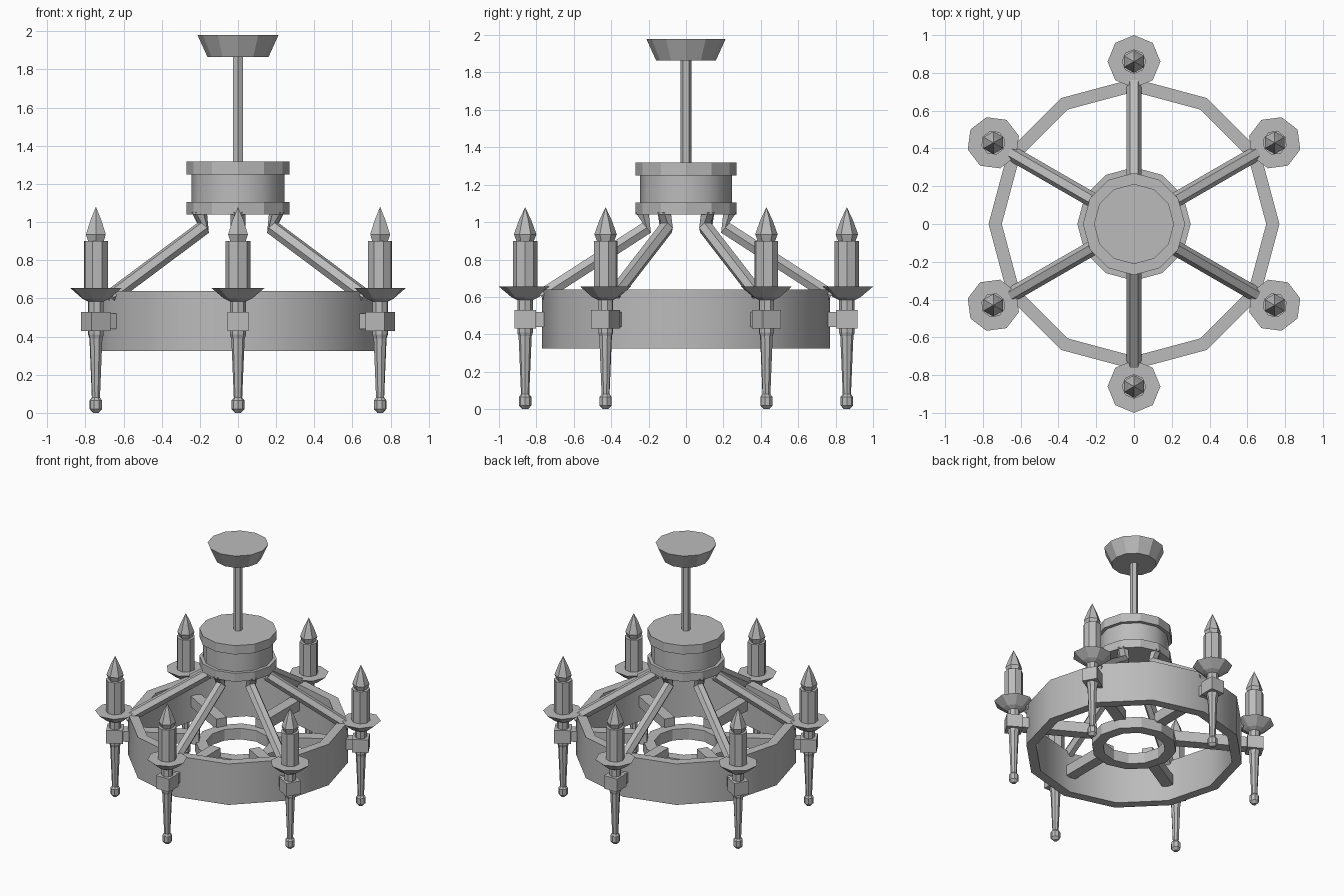
import bpy, bmesh
from math import radians, pi, cos, sin
from mathutils import Matrix, Vector

cube = bpy.data.objects.get("Cube")
if cube:
    bpy.data.objects.remove(cube, do_unlink=True)

iron = bpy.data.materials.new("grey_iron")
iron.use_nodes = True
GREY = (0.5, 0.5, 0.5, 1)
iron.diffuse_color = GREY
iron.node_tree.nodes["Principled BSDF"].inputs["Base Color"].default_value = GREY


def finish(name, bm, matrix=None, smooth=False):
    bmesh.ops.remove_doubles(bm, verts=bm.verts, dist=1e-5)
    bmesh.ops.recalc_face_normals(bm, faces=bm.faces)
    mesh = bpy.data.meshes.new(name)
    bm.to_mesh(mesh)
    bm.free()
    mesh.materials.append(iron)
    obj = bpy.data.objects.new(name, mesh)
    bpy.context.collection.objects.link(obj)
    if matrix:
        obj.matrix_world = matrix
    if smooth:
        bpy.ops.object.select_all(action="DESELECT")
        obj.select_set(True)
        bpy.context.view_layer.objects.active = obj
        bpy.ops.object.shade_smooth_by_angle(angle=radians(35))
    return obj


def turned(name, profile, sides, matrix=None, phase=0.0, closed=False, smooth=False):
    """Turn a (radius, height) profile around z; closed makes a hollow ring."""
    bm = bmesh.new()
    rows = [[bm.verts.new((r * cos(phase + 2 * pi * i / sides),
                           r * sin(phase + 2 * pi * i / sides), z))
             for i in range(sides)] for r, z in profile]
    pairs = list(zip(rows, rows[1:]))
    if closed:
        pairs.append((rows[-1], rows[0]))
    else:
        for row, (r, z) in ((rows[0], profile[0]), (rows[-1], profile[-1])):
            if r > 0.001:
                bm.faces.new(row)
    for a, b in pairs:
        for i in range(sides):
            j = (i + 1) % sides
            bm.faces.new((a[i], a[j], b[j], b[i]))
    return finish(name, bm, matrix, smooth)


def box(name, low, high, matrix):
    bm = bmesh.new()
    bmesh.ops.create_cube(bm, size=1)
    low, high = Vector(low), Vector(high)
    for v in bm.verts:
        v.co = (low + high) / 2 + v.co * (high - low)
    return finish(name, bm, matrix)


def bent_bar(name, path, radius, matrix):
    """Six-sided bar along a path of (x, z) points, mitred at the bends."""
    bm = bmesh.new()
    pts = [Vector((x, 0, z)) for x, z in path]
    rows = []
    for k, p in enumerate(pts):
        along = (pts[min(k + 1, len(pts) - 1)] - pts[max(k - 1, 0)]).normalized()
        side = Vector((0, 1, 0))
        up = along.cross(side)
        rows.append([bm.verts.new(p + radius * (side * cos(i * pi / 3) + up * sin(i * pi / 3)))
                     for i in range(6)])
    bm.faces.new(rows[0])
    bm.faces.new(rows[-1])
    for a, b in zip(rows, rows[1:]):
        for i in range(6):
            j = (i + 1) % 6
            bm.faces.new((a[i], a[j], b[j], b[i]))
    return finish(name, bm, matrix)


# Ceiling mount, rod and hub
turned("ceiling_mount", [(0.16, 1.865), (0.212, 1.98)], 12)
turned("hanging_rod", [(0.03, 1.30), (0.03, 1.88)], 6, phase=pi / 2)
turned("hub_top_band", [(0.27, 1.25), (0.27, 1.318)], 12)
turned("hub_drum", [(0.245, 1.09), (0.245, 1.26)], 12, smooth=True)
turned("hub_bottom_band", [(0.27, 1.04), (0.27, 1.105)], 12)

# Large outer ring and small inner ring
turned("outer_ring", [(0.77, 0.325), (0.77, 0.64), (0.70, 0.64), (0.70, 0.325)],
       12, closed=True, smooth=True)
turned("inner_ring", [(0.30, 0.37), (0.30, 0.455), (0.22, 0.455), (0.22, 0.37)],
       12, closed=True)

# Six arms, each with a spoke and a torch
SHAFT = [(0.015, 0), (0.034, 0.02), (0.034, 0.065), (0.022, 0.08),
         (0.035, 0.39), (0.042, 0.41), (0.042, 0.60)]
DISH = [(0.045, 0.585), (0.075, 0.60), (0.14, 0.655)]
FLAME = [(0.045, 0.895), (0.06, 0.935), (0.033, 1.01), (0, 1.08)]
for k in range(6):
    turn = Matrix.Rotation(radians(30 + 60 * k), 4, "Z")
    torch = turn @ Matrix.Translation((0.86, 0, 0))
    tag = "_%d" % (k + 1)
    bent_bar("arm" + tag, [(0.235, 1.06), (0.21, 0.97), (0.775, 0.605)], 0.04, turn)
    box("spoke" + tag, (0.27, -0.04, 0.44), (0.82, 0.04, 0.52), turn)
    box("torch_block" + tag, (-0.058, -0.055, 0.43), (0.058, 0.055, 0.53), torch)
    turned("torch_shaft" + tag, SHAFT, 8, torch)
    turned("drip_dish" + tag, DISH, 8, torch)
    turned("candle" + tag, [(0.065, 0.65), (0.065, 0.90)], 8, torch)
    turned("flame" + tag, FLAME, 6, torch)
